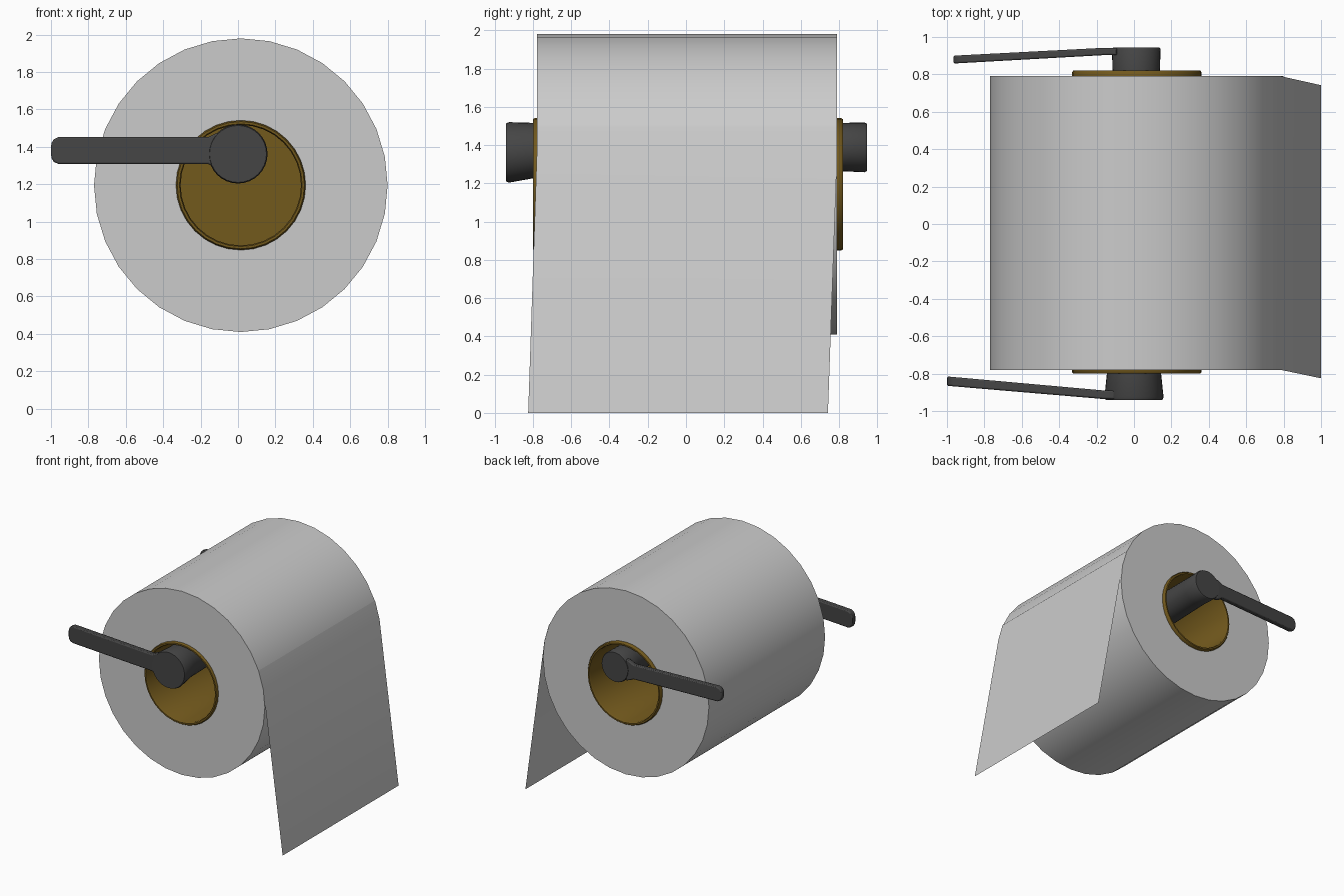
import bpy, bmesh, math

if "Cube" in bpy.data.objects:
    bpy.data.objects.remove(bpy.data.objects["Cube"])

def material(name, rgb):
    m = bpy.data.materials.new(name)
    m.diffuse_color = (*rgb, 1)
    m.use_nodes = True
    m.node_tree.nodes["Principled BSDF"].inputs["Base Color"].default_value = m.diffuse_color
    return m

CARD = material("brown_card", (0.17, 0.10, 0.012))
DARK = material("dark_metal", (0.06, 0.06, 0.06))

def finish(bm, name, mat=None, angle=35, recalc=True):
    if recalc:
        bmesh.ops.recalc_face_normals(bm, faces=bm.faces)
    me = bpy.data.meshes.new(name)
    bm.to_mesh(me)
    bm.free()
    ob = bpy.data.objects.new(name, me)
    bpy.context.collection.objects.link(ob)
    if mat:
        me.materials.append(mat)
    bpy.ops.object.select_all(action='DESELECT')
    ob.select_set(True)
    bpy.context.view_layer.objects.active = ob
    bpy.ops.object.shade_smooth_by_angle(angle=math.radians(angle))
    return ob

def loft(name, rings, n=32, mat=None, closed=False):
    """Skin circles (y, radius, centre x, centre z) along y; closed loops back, otherwise ends are capped."""
    bm = bmesh.new()
    loops = [[bm.verts.new((cx + r * math.cos(2 * math.pi * i / n), y,
                            cz + r * math.sin(2 * math.pi * i / n))) for i in range(n)]
             for y, r, cx, cz in rings]
    pairs = list(zip(loops, loops[1:]))
    if closed:
        pairs.append((loops[-1], loops[0]))
    else:
        bm.faces.new(loops[0])
        bm.faces.new(loops[-1])
    for a, b in pairs:
        for i in range(n):
            j = (i + 1) % n
            bm.faces.new((a[i], a[j], b[j], b[i]))
    return finish(bm, name, mat)

CX, CZ = 0.015, 1.195

# Paper roll with a hole through it
loft("paper_roll", [(y, r, CX, CZ) for y, r in
     ((-0.78, 0.335), (-0.78, 0.785), (0.79, 0.785), (0.79, 0.335))], closed=True)

# Cardboard core with rolled rims, proud of the paper at both ends
loft("card_core", [(y, r, CX, CZ) for y, r in
     ((-0.77, 0.347), (-0.79, 0.347), (-0.80, 0.34), (-0.80, 0.328), (-0.785, 0.322),
      (0.805, 0.322), (0.82, 0.328), (0.82, 0.34), (0.81, 0.347), (0.78, 0.347))],
     mat=CARD, closed=True)

# Web closing the inside of the core
bm = bmesh.new()
bmesh.ops.create_circle(bm, cap_ends=True, segments=32, radius=0.325)
for v in bm.verts:
    v.co = (CX + v.co.x, 0, CZ + v.co.y)
finish(bm, "core_web", CARD)

# Loose hanging sheet, skewed slightly to the front
bm = bmesh.new()
rows = [(0.743, 1.496, -0.78, 0.79), (0.786, 1.348, -0.78, 0.79), (1.0, 0.0, -0.825, 0.742)]
verts = [[bm.verts.new((x, y0, z)), bm.verts.new((x, y1, z))] for x, z, y0, y1 in rows]
for a, b in zip(verts, verts[1:]):
    bm.faces.new((a[0], b[0], b[1], a[1]))
finish(bm, "hanging_sheet", recalc=False)

# Slightly tapered spindle through the core
loft("spindle", [(-0.93, 0.150, 0, 1.362), (-0.94, 0.152, 0, 1.362), (-0.925, 0.158, 0, 1.362),
                 (-0.79, 0.144, 0.0, 1.372), (0.80, 0.126, 0.012, 1.39),
                 (0.935, 0.130, 0.012, 1.388), (0.945, 0.124, 0.012, 1.388)][1:], mat=DARK)

def arm(name, tip, cz, h, tip_y, root_y):
    """Flat bar with rounded end, flaring where it meets the spindle; y pairs are (outer, inner)."""
    half = [(-0.09, h + 0.03), (-0.13, h + 0.015), (-0.16, h), (tip + 0.04, h),
            (tip + 0.015, h - 0.012), (tip + 0.004, h - 0.03), (tip, h - 0.05)]
    outline = half + [(x, -z) for x, z in reversed(half)]
    bm = bmesh.new()
    sides = []
    for k in (0, 1):
        side = []
        for x, z in outline:
            t = min(1, (x - tip) / (-0.15 - tip))
            y = tip_y[k] + (root_y[k] - tip_y[k]) * t
            side.append(bm.verts.new((x, y, cz + z)))
        bm.faces.new(side)
        sides.append(side)
    a, b = sides
    for i in range(len(a)):
        j = (i + 1) % len(a)
        bm.faces.new((a[i], a[j], b[j], b[i]))
    ob = finish(bm, name, DARK)
    bev = ob.modifiers.new("soft_edges", 'BEVEL')
    bev.width, bev.segments, bev.limit_method = 0.008, 2, 'ANGLE'
    bev.angle_limit = math.radians(60)

# Arms reaching back to the wall
arm("front_arm", -1.0, 1.38, 0.072, (-0.865, -0.815), (-0.936, -0.89))
arm("back_arm", -0.965, 1.388, 0.062, (0.90, 0.858), (0.942, 0.903))
